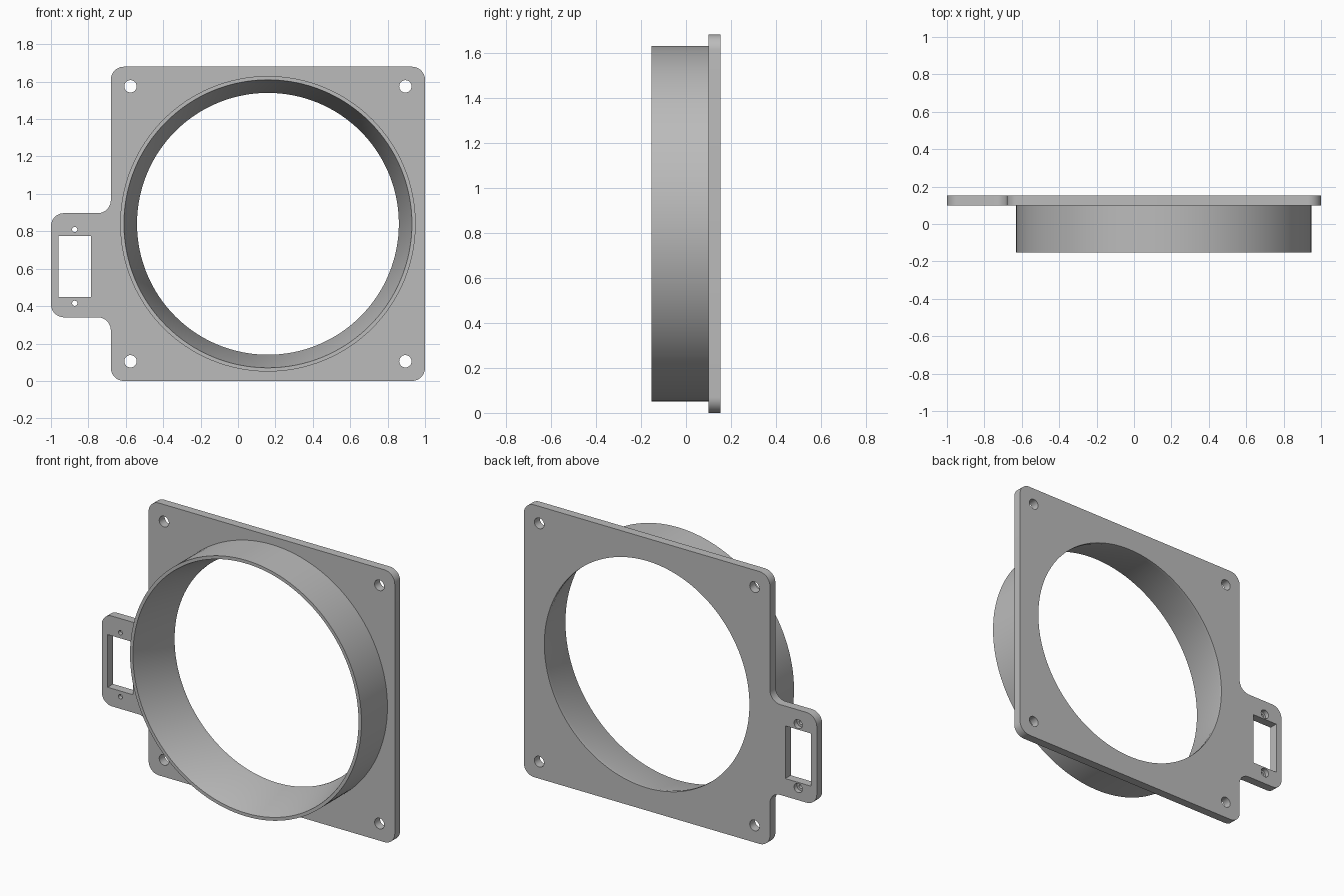
import bpy, bmesh, math
from mathutils import Vector

if "Cube" in bpy.data.objects:
    bpy.data.objects.remove(bpy.data.objects["Cube"], do_unlink=True)

FRONT, SEAT, BACK = -0.153, 0.10, 0.153   # collar lip, plate front, plate back
CX, CZ = 0.16, 0.84                       # collar centre

grey = bpy.data.materials.new("plain grey")
grey.use_nodes = True
grey.diffuse_color = (0.5, 0.5, 0.5, 1)
grey.node_tree.nodes["Principled BSDF"].inputs["Base Color"].default_value = grey.diffuse_color


def finish(name, bm):
    bmesh.ops.recalc_face_normals(bm, faces=bm.faces)
    mesh = bpy.data.meshes.new(name)
    bm.to_mesh(mesh)
    bm.free()
    mesh.materials.append(grey)
    ob = bpy.data.objects.new(name, mesh)
    bpy.context.collection.objects.link(ob)
    return ob


def rounded(corners, r, steps=10):
    """Round every right-angled corner of an outline."""
    out = []
    for i, c in enumerate(corners):
        p = Vector(c)
        a = p + (Vector(corners[i - 1]) - p).normalized() * r
        b = p + (Vector(corners[(i + 1) % len(corners)]) - p).normalized() * r
        mid = a + b - p
        for k in range(steps + 1):
            t = math.pi / 2 * k / steps
            out.append(mid + (a - mid) * math.sin(math.pi / 2 - t) + (b - mid) * math.sin(t))
    return out


def slab(name, outline, y0, y1):
    """Extrude an x-z outline along y."""
    bm = bmesh.new()
    face = bm.faces.new([bm.verts.new((x, y0, z)) for x, z in outline])
    ext = bmesh.ops.extrude_face_region(bm, geom=[face])["geom"]
    verts = [v for v in ext if isinstance(v, bmesh.types.BMVert)]
    bmesh.ops.translate(bm, verts=verts, vec=(0, y1 - y0, 0))
    return finish(name, bm)


def turned(name, x, z, profile, sides):
    """Solid of revolution about y from (radius, y) pairs."""
    bm = bmesh.new()
    rings = [[bm.verts.new((x + r * math.cos(math.tau * i / sides), y,
                            z + r * math.sin(math.tau * i / sides)))
              for i in range(sides)] for r, y in profile]
    for lo, hi in zip(rings, rings[1:]):
        for i in range(sides):
            j = (i + 1) % sides
            bm.faces.new((lo[i], lo[j], hi[j], hi[i]))
    bm.faces.new(rings[0])
    bm.faces.new(rings[-1])
    return finish(name, bm)


def combine(target, tool, operation):
    mod = target.modifiers.new(operation.lower(), "BOOLEAN")
    mod.operation, mod.solver, mod.object = operation, "EXACT", tool
    bpy.context.view_layer.objects.active = target
    bpy.ops.object.modifier_apply(modifier=mod.name)
    bpy.data.objects.remove(tool, do_unlink=True)


# Square plate with the side tab
plate = slab("mounting_plate", rounded([
    (-0.68, 0), (1, 0), (1, 1.68), (-0.68, 1.68),
    (-0.68, 0.897), (-1, 0.897), (-1, 0.34), (-0.68, 0.34)], 0.07), SEAT, BACK)

# Round collar fused to the plate, then its tapered bore
combine(plate, turned("collar", CX, CZ, [(0.79, FRONT), (0.79, SEAT + 0.02)], 128), "UNION")
combine(plate, turned("bore", CX, CZ, [(0.777, FRONT - 0.03), (0.77, FRONT), (0.70, BACK - 0.02),
                                       (0.70, BACK + 0.05)], 128), "DIFFERENCE")

# Corner bolt holes
for sx in (-1, 1):
    for sz in (-1, 1):
        combine(plate, turned("bolt_hole", CX + sx * 0.735, CZ + sz * 0.735,
                              [(0.033, 0), (0.033, 0.3)], 32), "DIFFERENCE")

# Tab window, with a recessed screw hole above and below
combine(plate, slab("tab_window", [(-0.96, 0.45), (-0.785, 0.45), (-0.785, 0.775), (-0.96, 0.775)],
                    0, 0.3), "DIFFERENCE")
for z in (0.415, 0.81):
    combine(plate, turned("screw_hole", -0.873, z, [(0.014, 0), (0.014, 0.125), (0.028, 0.125),
                                                    (0.028, 0.3)], 24), "DIFFERENCE")

# Smooth the curved walls, keep the edges crisp
plate.select_set(True)
bpy.context.view_layer.objects.active = plate
bpy.ops.object.shade_smooth_by_angle(angle=math.radians(30))
